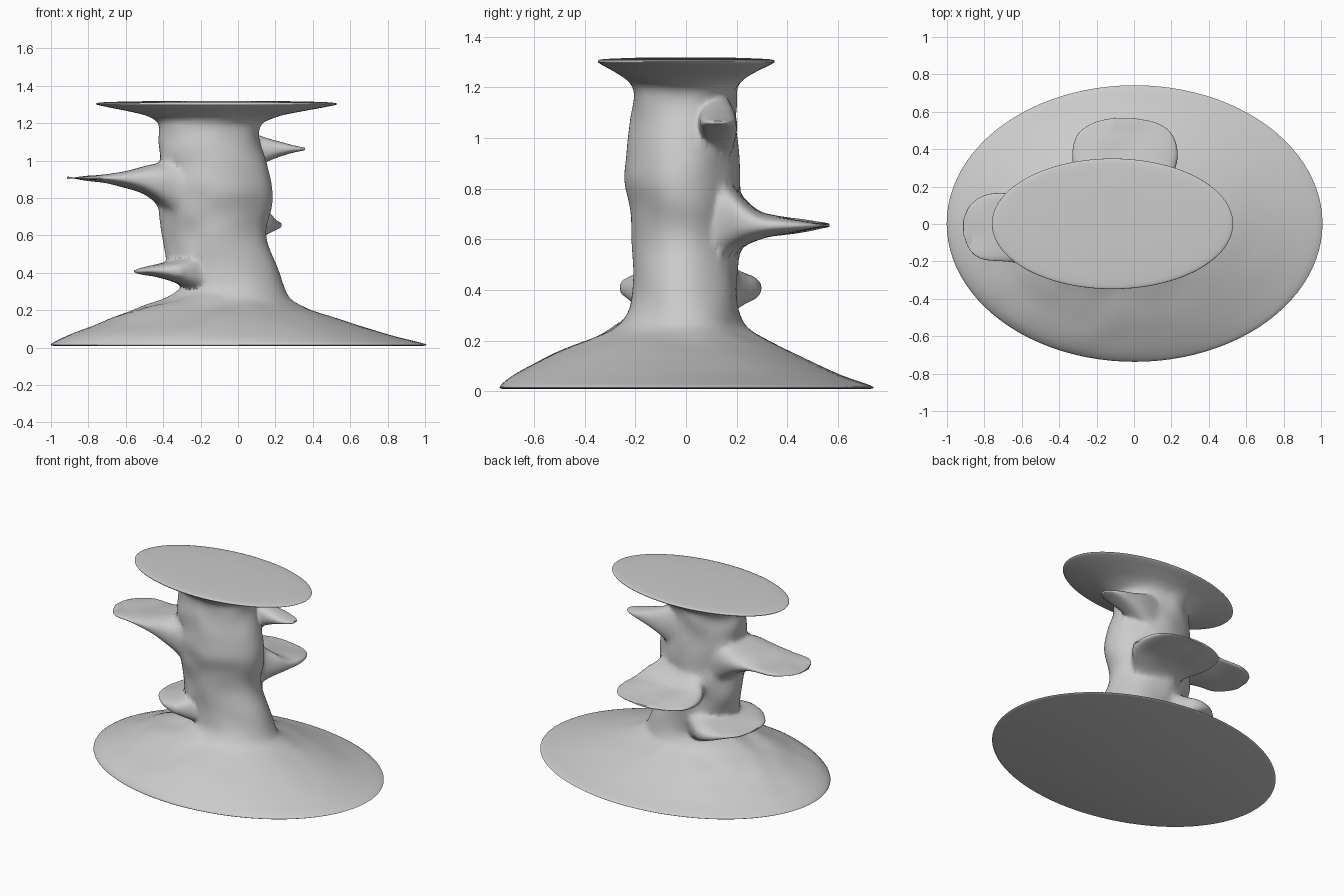
import bpy, bmesh, math
from mathutils import Vector, noise

if "Cube" in bpy.data.objects:
    bpy.data.objects.remove(bpy.data.objects["Cube"])

def spline(rows, steps):
    """Catmull-Rom through rows of numbers"""
    out = []
    for i in range(len(rows) - 1):
        a, b = rows[max(i - 1, 0)], rows[i]
        c, d = rows[i + 1], rows[min(i + 2, len(rows) - 1)]
        for k in range(steps):
            t = k / steps
            out.append([0.5 * (2*q + (r - p)*t + (2*p - 5*q + 4*r - s)*t*t + (3*q - p - 3*r + s)*t**3)
                        for p, q, r, s in zip(a, b, c, d)])
    out.append(list(rows[-1]))
    return out

def oval(i, n, power=1.0):
    """Point on a unit circle; power below 1 makes it boxier"""
    a = 2 * math.pi * i / n
    c, s = math.cos(a), math.sin(a)
    return math.copysign(abs(c)**power, c), math.copysign(abs(s)**power, s)

def skin(name, rings, rough=0.0):
    """Bridge closed rings, cap both ends, add bark unevenness"""
    bm = bmesh.new()
    vr = [[bm.verts.new(p) for p in ring] for ring in rings]
    n = len(vr[0])
    for a, b in zip(vr, vr[1:]):
        for i in range(n):
            j = (i + 1) % n
            bm.faces.new((a[i], a[j], b[j], b[i]))
    bm.faces.new(vr[0][::-1])
    bm.faces.new(vr[-1])
    bmesh.ops.recalc_face_normals(bm, faces=bm.faces)
    bm.normal_update()
    moves = []
    for v in bm.verts:
        fade = min(1, max(0, (v.co.z - 0.03) / 0.4), max(0, (1.25 - v.co.z) / 0.1))
        left = 1.0 if v.co.x < -0.1 else 0.5
        p = Vector((v.co.x * 6, v.co.y * 6, v.co.z * 10))
        moves.append(v.normal * rough * fade * left * noise.noise(p))
    for v, m in zip(bm.verts, moves):
        v.co += m
    me = bpy.data.meshes.new(name)
    bm.to_mesh(me)
    bm.free()
    ob = bpy.data.objects.new(name, me)
    bpy.context.collection.objects.link(ob)
    return ob

# trunk with flared root and table-like top: z, x left, x right, y front, y back
trunk_rows = [
    (0.008, -0.985, 0.985, -0.725, 0.725), (0.02, -0.998, 0.998, -0.735, 0.735),
    (0.065, -0.91, 0.82, -0.68, 0.61), (0.13, -0.74, 0.61, -0.56, 0.47),
    (0.20, -0.58, 0.40, -0.40, 0.33), (0.25, -0.41, 0.29, -0.28, 0.245),
    (0.32, -0.31, 0.25, -0.22, 0.21), (0.45, -0.37, 0.20, -0.215, 0.20),
    (0.60, -0.40, 0.145, -0.205, 0.20), (0.72, -0.415, 0.175, -0.215, 0.21),
    (0.83, -0.41, 0.185, -0.24, 0.205), (0.95, -0.42, 0.165, -0.23, 0.205),
    (1.08, -0.43, 0.125, -0.215, 0.20), (1.17, -0.425, 0.12, -0.205, 0.20),
    (1.21, -0.435, 0.15, -0.22, 0.21), (1.24, -0.49, 0.23, -0.25, 0.24),
    (1.266, -0.60, 0.36, -0.29, 0.285), (1.288, -0.71, 0.48, -0.33, 0.33),
    (1.302, -0.76, 0.53, -0.348, 0.35), (1.312, -0.71, 0.47, -0.325, 0.325),
    (1.318, -0.45, 0.22, -0.18, 0.18)]
SIDES = 96
rings = []
for z, xl, xr, yf, yb in spline(trunk_rows, 4):
    cx, cy, rx, ry = (xl + xr)/2, (yf + yb)/2, (xr - xl)/2, (yb - yf)/2
    ring = []
    for i in range(SIDES):
        c, s = oval(i, SIDES)
        ring.append((cx + rx*c, cy + ry*s, z))
    rings.append(ring)
trunk = skin("trunk", rings, 0.03)

def shelf(name, angle, offset, rows):
    """Bracket ledge growing outward; rows: distance, half width, z low, z high"""
    d = Vector((math.cos(angle), math.sin(angle), 0))
    side = Vector((abs(d.y), abs(d.x), 0))
    rings = []
    for dist, w, lo, hi in spline(rows, 5):
        ring = []
        for i in range(48):
            c, s = oval(i, 48, 0.8)
            ring.append(d*dist + side*(offset + w*c) + Vector((0, 0, (lo + hi)/2 + (hi - lo)/2*s)))
        rings.append(ring)
    return skin(name, rings, 0.012)

shelves = [
    shelf("left_shelf", math.pi, -0.02, [
        (0.16, 0.16, 0.62, 1.06), (0.36, 0.185, 0.72, 1.01), (0.50, 0.195, 0.82, 0.965),
        (0.65, 0.185, 0.872, 0.933), (0.80, 0.17, 0.893, 0.918), (0.88, 0.12, 0.90, 0.913),
        (0.918, 0.04, 0.903, 0.911)]),
    shelf("back_shelf", math.pi/2, -0.05, [
        (0.06, 0.12, 0.46, 0.90), (0.18, 0.215, 0.545, 0.81), (0.28, 0.265, 0.595, 0.72),
        (0.38, 0.28, 0.62, 0.688), (0.48, 0.25, 0.638, 0.67), (0.54, 0.17, 0.648, 0.663),
        (0.565, 0.05, 0.65, 0.66)]),
    shelf("right_stub", 0, 0.125, [
        (-0.06, 0.06, 0.86, 1.19), (0.08, 0.078, 0.95, 1.15), (0.18, 0.072, 1.003, 1.112),
        (0.27, 0.065, 1.035, 1.085), (0.33, 0.045, 1.05, 1.072), (0.355, 0.02, 1.056, 1.066)]),
    shelf("low_left_shelf", math.pi, 0.015, [
        (0.08, 0.13, 0.25, 0.56), (0.20, 0.22, 0.28, 0.52), (0.30, 0.275, 0.325, 0.485),
        (0.38, 0.27, 0.36, 0.457), (0.46, 0.22, 0.385, 0.435), (0.525, 0.14, 0.395, 0.42),
        (0.555, 0.05, 0.40, 0.415)])]

# fuse ledges into the trunk
for s in shelves:
    m = trunk.modifiers.new("fuse_" + s.name, 'BOOLEAN')
    m.operation, m.solver, m.object = 'UNION', 'EXACT', s
bpy.context.view_layer.objects.active = trunk
trunk.select_set(True)
for m in list(trunk.modifiers):
    bpy.ops.object.modifier_apply(modifier=m.name)
for s in shelves:
    bpy.data.objects.remove(s)
trunk.name = "stump_with_shelves"

# soften the joins between trunk and ledges
bm = bmesh.new()
bm.from_mesh(trunk.data)
bmesh.ops.remove_doubles(bm, verts=bm.verts, dist=0.001)
soft = [v for v in bm.verts if 0.27 < v.co.z < 1.2 and math.hypot((v.co.x + 0.12)/0.37, v.co.y/0.29) < 1]
for _ in range(8):
    bmesh.ops.smooth_vert(bm, verts=soft, factor=0.5, use_axis_x=True, use_axis_y=True, use_axis_z=True)
bm.to_mesh(trunk.data)
bm.free()
bpy.ops.object.shade_smooth_by_angle(angle=math.radians(65))
